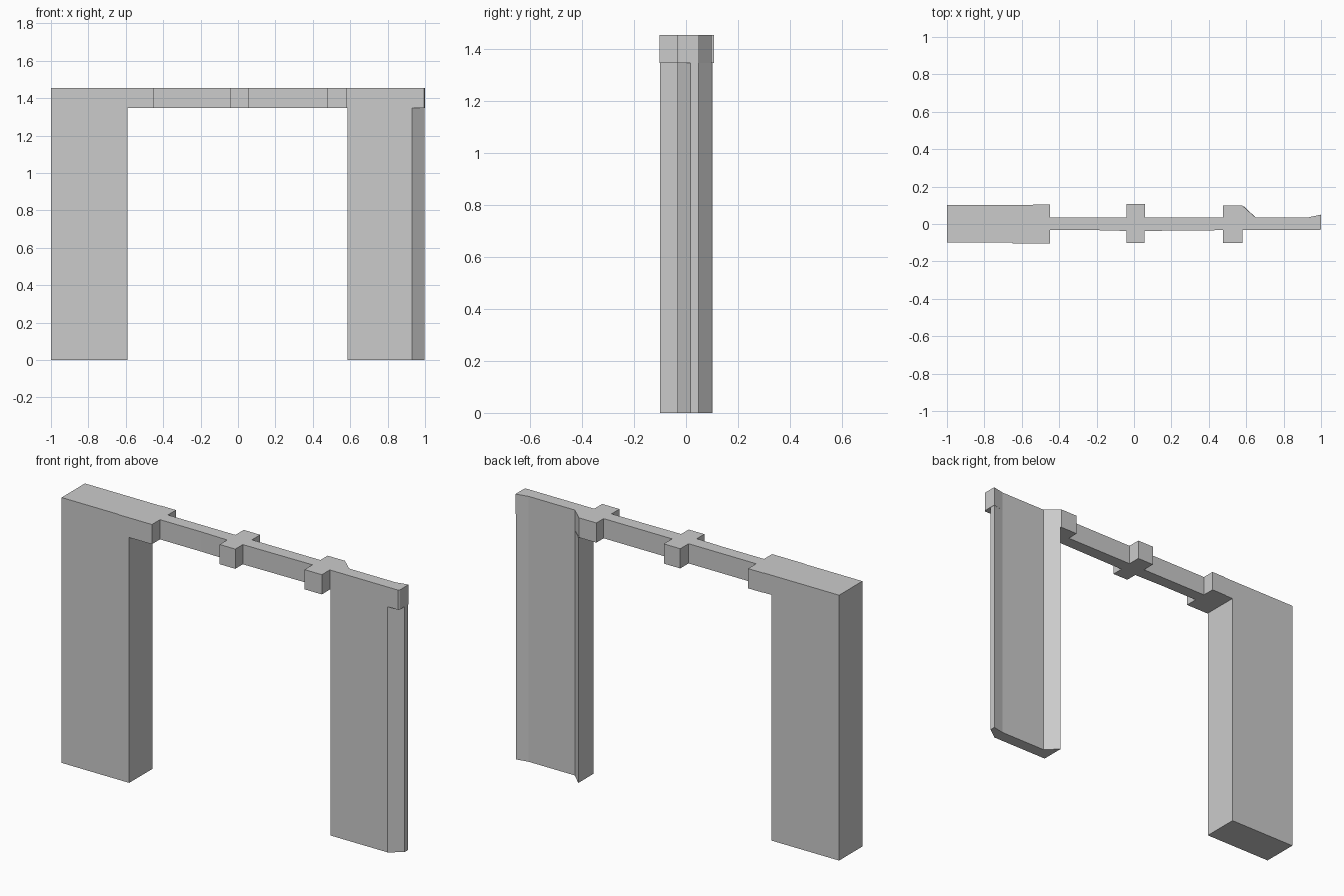
import bpy, bmesh

if "Cube" in bpy.data.objects:
    bpy.data.objects.remove(bpy.data.objects["Cube"])


def extrude_plan(name, plan, z0, z1):
    """Make a solid by raising a plan outline from z0 to z1."""
    bm = bmesh.new()
    base = bm.faces.new([bm.verts.new((x, y, z0)) for x, y in plan])
    raised = bmesh.ops.extrude_face_region(bm, geom=[base], use_keep_orig=True)
    top = [v for v in raised["geom"] if isinstance(v, bmesh.types.BMVert)]
    bmesh.ops.translate(bm, verts=top, vec=(0, 0, z1 - z0))
    bmesh.ops.recalc_face_normals(bm, faces=bm.faces)
    mesh = bpy.data.meshes.new(name)
    bm.to_mesh(mesh)
    bm.free()
    obj = bpy.data.objects.new(name, mesh)
    bpy.context.collection.objects.link(obj)
    return obj


UNDERSIDE, TOP = 1.347, 1.455
BACK, FRONT = 0.035, -0.033     # thin wall faces

# Lintel with thick left end and projecting stubs
lintel_back = [
    (-1.0, 0.102), (-0.54, 0.102), (-0.54, 0.105), (-0.45, 0.105),
    (-0.45, BACK), (-0.04, BACK), (-0.04, 0.107), (0.06, 0.107),
    (0.06, BACK), (0.475, BACK), (0.475, 0.098), (0.58, 0.098),
    (0.65, BACK), (0.93, BACK), (1.0, 0.05)]
lintel_front = [
    (1.0, -0.025), (0.995, FRONT), (0.58, FRONT), (0.58, -0.102),
    (0.475, -0.102), (0.475, FRONT), (0.055, -0.037), (0.055, -0.102),
    (-0.04, -0.102), (-0.04, -0.037), (-0.20, FRONT), (-0.45, FRONT),
    (-0.45, -0.103), (-0.65, -0.103), (-0.65, -0.1), (-1.0, -0.1)]
extrude_plan("lintel", lintel_back + lintel_front, UNDERSIDE, TOP)

# Thick left wall
extrude_plan("left_wall", [(-1.0, -0.1), (-0.59, -0.1),
                           (-0.59, 0.102), (-1.0, 0.102)], 0, UNDERSIDE)

# Thin right wall with splayed inner jamb and bevelled outer end
extrude_plan("right_wall", [
    (0.585, FRONT), (0.93, FRONT), (0.998, 0.018), (0.998, 0.048),
    (0.93, BACK), (0.65, BACK), (0.585, 0.098)], 0, UNDERSIDE)
